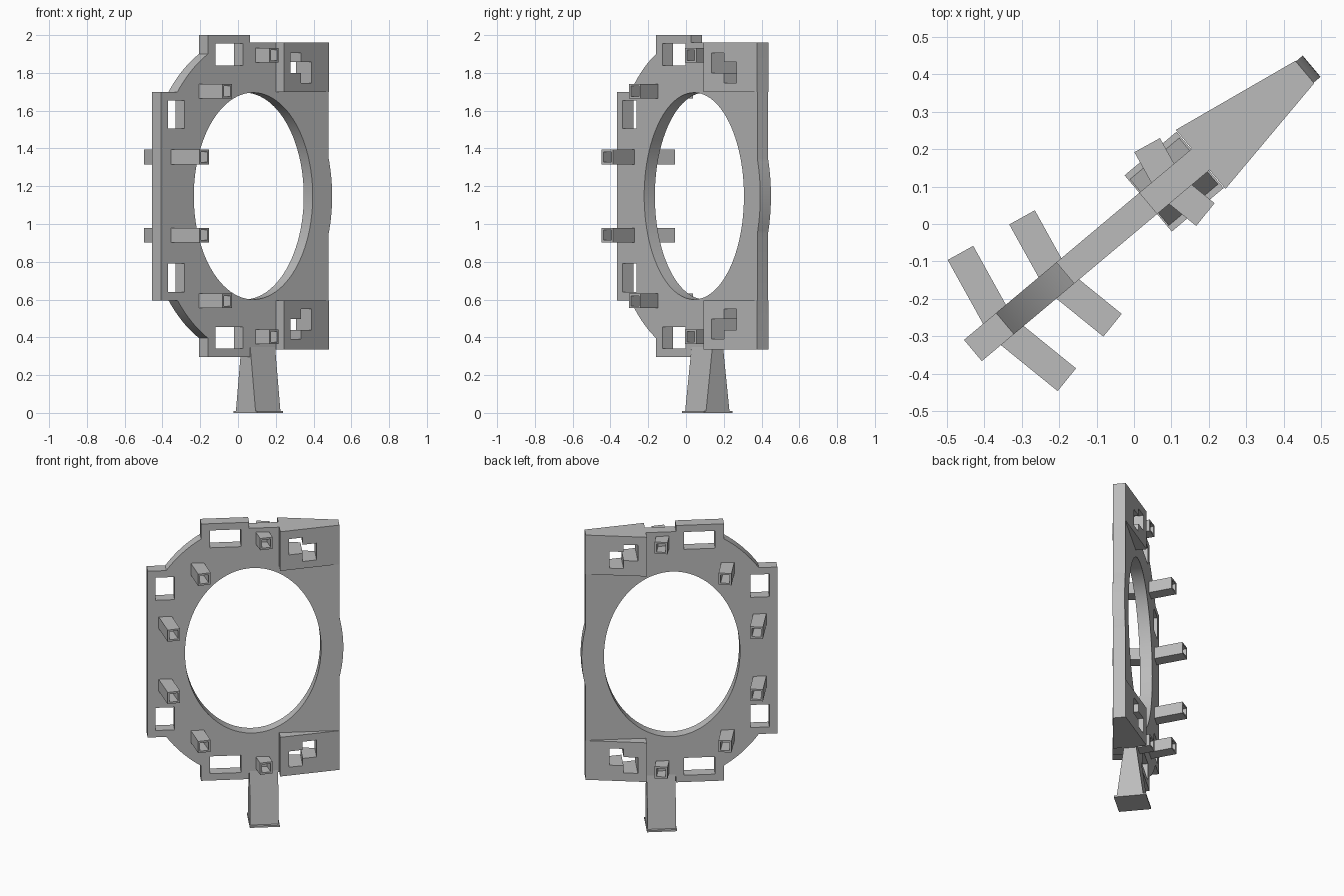
import bpy, bmesh
from math import radians, cos, sin, tan, acos
from mathutils import Matrix, Vector

cube = bpy.data.objects.get("Cube")
if cube:
    bpy.data.objects.remove(cube, do_unlink=True)

grey = bpy.data.materials.new("plain grey")
grey.use_nodes = True
COLOUR = (0.5, 0.5, 0.5, 1)
grey.diffuse_color = COLOUR
grey.node_tree.nodes["Principled BSDF"].inputs["Base Color"].default_value = COLOUR

# Plate frame: local x runs along the plate, local y is up, local z is its front
FRAME = (Matrix.Translation((0.057, 0.071, 1.148))
         @ Matrix.Rotation(radians(40), 4, 'Z')
         @ Matrix.Rotation(radians(90), 4, 'X'))


def slab(name, loops, half, place=Matrix()):
    """Fill closed outlines (first outer, rest holes) and thicken by half(x, y) each way."""
    curve = bpy.data.curves.new(name, 'CURVE')
    curve.dimensions = '2D'
    curve.fill_mode = 'BOTH'
    curve.extrude = 1
    for loop in loops:
        spline = curve.splines.new('POLY')
        spline.points.add(len(loop) - 1)
        for point, (x, y) in zip(spline.points, loop):
            point.co = (x, y, 0, 1)
        spline.use_cyclic_u = True
    helper = bpy.data.objects.new(name + "_outline", curve)
    bpy.context.collection.objects.link(helper)
    graph = bpy.context.evaluated_depsgraph_get()
    mesh = bpy.data.meshes.new_from_object(helper.evaluated_get(graph))
    bpy.data.objects.remove(helper, do_unlink=True)
    bpy.data.curves.remove(curve)

    bm = bmesh.new()
    bm.from_mesh(mesh)
    for v in bm.verts:
        v.co.z *= half(v.co.x, v.co.y)
    bmesh.ops.remove_doubles(bm, verts=bm.verts, dist=0.0005)
    bmesh.ops.recalc_face_normals(bm, faces=bm.faces)
    bm.transform(FRAME @ place)
    bm.to_mesh(mesh)
    bm.free()
    mesh.materials.clear()
    mesh.materials.append(grey)
    obj = bpy.data.objects.new(name, mesh)
    bpy.context.collection.objects.link(obj)
    bpy.ops.object.select_all(action='DESELECT')
    obj.select_set(True)
    bpy.context.view_layer.objects.active = obj
    bpy.ops.object.shade_smooth_by_angle(angle=radians(30))
    return obj


def rect(x0, x1, y0, y1):
    return [(x0, y0), (x1, y0), (x1, y1), (x0, y1)]


def arc(a, b, start, end, steps):
    angles = [start + (end - start) * i / steps for i in range(steps + 1)]
    return [(a * cos(t), b * sin(t)) for t in angles]


def flip(loop):
    return [(x, -y) for x, y in reversed(loop)]


THICK = 0.037
EDGE, BULGE = 0.521, 0.545

# Ring plate outline: upper half, then mirrored
upper = arc(BULGE, 0.68, 0, acos(EDGE / BULGE), 10)
upper += [(EDGE, 0.812), (-0.024, 0.812), (-0.024, 0.852), (-0.314, 0.852)]
upper += arc(0.693, 0.843, acos(-0.314 / 0.693), acos(-0.524 / 0.693), 12)
upper += [(-0.636, 0.552)]
outline = upper + flip(upper)[:-1]

# Openings
bore = arc(0.411, 0.5475, 0, radians(360), 96)[:-1]
top_window = rect(-0.261, -0.072, 0.692, 0.807)
side_window = rect(-0.588, -0.474, 0.357, 0.507)
stepped_slot = [(0.211, 0.652), (0.296, 0.652), (0.296, 0.598), (0.381, 0.598),
                (0.381, 0.709), (0.296, 0.709), (0.296, 0.757), (0.211, 0.757)]
openings = [top_window, side_window, stepped_slot]
slab("ring_plate", [outline, bore] + openings + [flip(o) for o in openings],
     lambda x, y: THICK)


# Wedge blocks, thick inside and thin at the outer edge
def wedge_half(x, y):
    return 0.103 - (x - 0.158) / (EDGE - 0.158) * 0.064


wedge = rect(0.158, EDGE, 0.552, 0.812)
slab("upper_wedge", [wedge, stepped_slot], wedge_half)
slab("lower_wedge", [flip(wedge), flip(stepped_slot)], wedge_half)

# Hollow square tubes on both faces, leaning along the plate
TILT = radians(11)
section = rect(-0.039, 0.039, -0.039, 0.039)
hollow = rect(-0.027, 0.027, -0.027, 0.027)
for label, tip, height, reach in (("middle", -0.494, 0.207, 0.221),
                                  ("outer", -0.307, 0.555, 0.188),
                                  ("end", 0.073, 0.745, 0.121)):
    length = reach / cos(TILT)
    for level, sign in (("upper", 1), ("lower", -1)):
        for side, angle in (("front", TILT), ("back", radians(180) - TILT)):
            base = Vector((tip - reach * tan(TILT), sign * height, 0))
            place = (Matrix.Translation(base) @ Matrix.Rotation(angle, 4, 'Y')
                     @ Matrix.Translation((0, 0, length / 2)))
            slab(f"{side}_{level}_{label}_tube", [section, hollow],
                 lambda x, y: length / 2, place)

# Tapered stem and foot plate
slab("stem", [rect(-0.021, 0.151, -1.14, -0.80)],
     lambda x, y: THICK + (-0.80 - y) / 0.34 * 0.044)
slab("foot_plate", [rect(-0.025, 0.156, -1.148, -1.137)], lambda x, y: 0.098)
